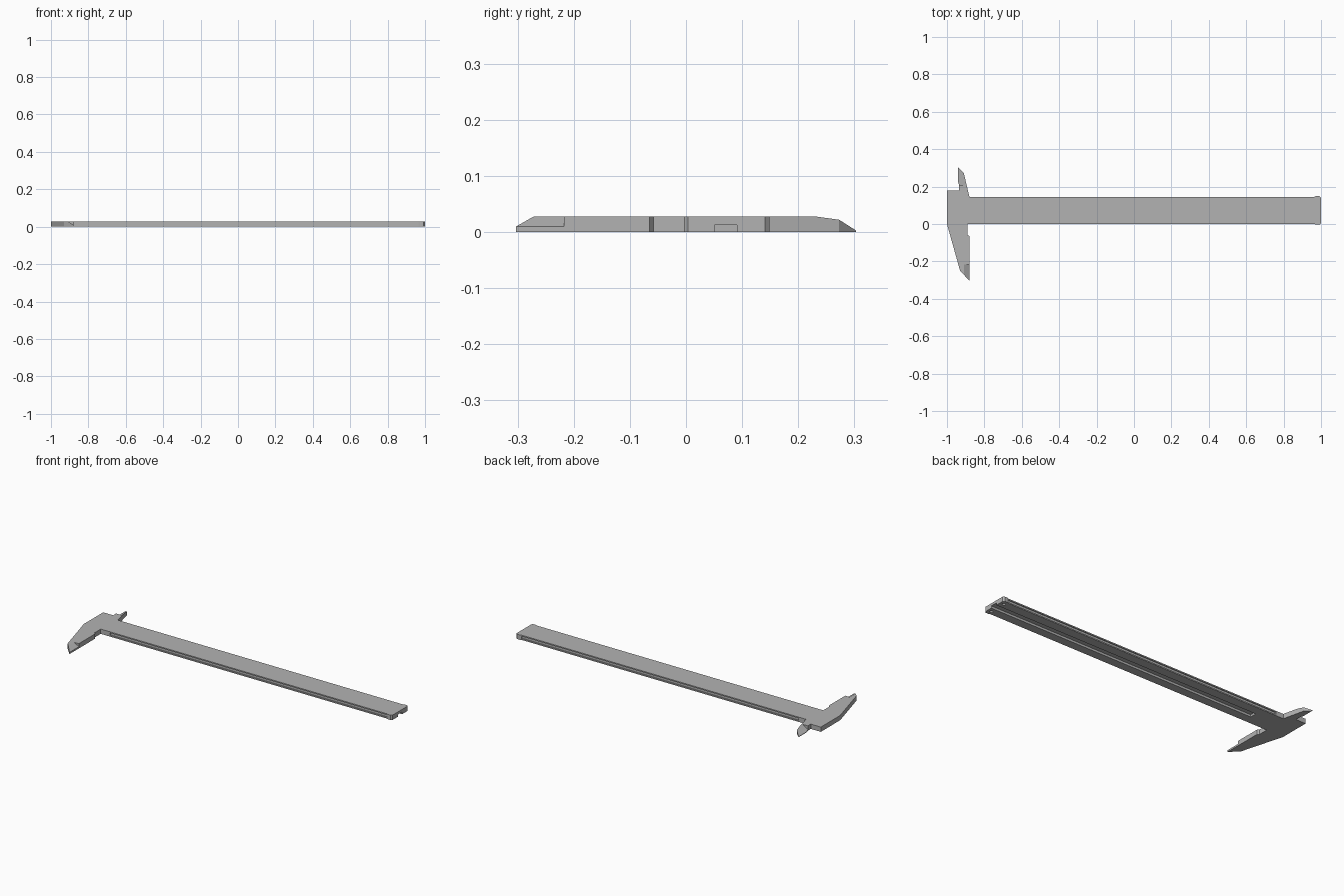
import bpy, bmesh
from mathutils import Vector

cube = bpy.data.objects.get("Cube")
if cube:
    bpy.data.objects.remove(cube, do_unlink=True)

THICK = 0.028
WIDTH = 0.145

steel = bpy.data.materials.new("grey steel")
steel.use_nodes = True
grey = (0.45, 0.45, 0.45, 1)
steel.diffuse_color = grey
steel.node_tree.nodes["Principled BSDF"].inputs["Base Color"].default_value = grey


def prism(name, points, extrude):
    """Closed solid: a planar outline of 3D points swept along a vector."""
    bm = bmesh.new()
    face = bm.faces.new([bm.verts.new(p) for p in points])
    swept = bmesh.ops.extrude_face_region(bm, geom=[face])["geom"]
    bmesh.ops.translate(bm, vec=Vector(extrude),
                        verts=[v for v in swept if isinstance(v, bmesh.types.BMVert)])
    bmesh.ops.recalc_face_normals(bm, faces=bm.faces)
    mesh = bpy.data.meshes.new(name)
    bm.to_mesh(mesh)
    bm.free()
    obj = bpy.data.objects.new(name, mesh)
    bpy.context.collection.objects.link(obj)
    mesh.materials.append(steel)
    return obj


def plate(name, outline, z0=0, z1=THICK):
    return prism(name, [(x, y, z0) for x, y in outline], (0, 0, z1 - z0))


def box(name, x0, x1, y0, y1, z0, z1):
    return plate(name, [(x0, y0), (x1, y0), (x1, y1), (x0, y1)], z0, z1)


def combine(target, other, operation):
    mod = target.modifiers.new(operation.lower(), "BOOLEAN")
    mod.object, mod.operation, mod.solver = other, operation, "EXACT"
    bpy.context.view_layer.objects.active = target
    bpy.ops.object.modifier_apply(modifier=mod.name)
    bpy.data.objects.remove(other, do_unlink=True)


# Beam and both fixed jaws share one flat outline
body = plate("beam_and_fixed_jaws", [
    (-1, 0), (-0.93, -0.25), (-0.88, -0.303), (-0.88, -0.065),
    (-0.89, -0.058), (-0.89, 0), (0.97, 0), (0.97, WIDTH),
    (-0.88, WIDTH), (-0.91, 0.273), (-0.942, 0.303), (-0.942, 0.232),
    (-0.935, 0.205), (-0.935, 0.18), (-1, 0.18)])

# Slightly wider end stop with chamfered corners
lip, c = 0.004, 0.008
stop = plate("end_stop", [
    (0.965, 0), (0.972, -lip), (1 - c, -lip), (1, -lip + c),
    (1, WIDTH + lip - c), (1 - c, WIDTH + lip), (0.972, WIDTH + lip), (0.965, WIDTH)])
combine(body, stop, "UNION")

# Sloped knife edge on the lower jaw tip
wedge = prism("lower_tip_cutter", [
    (-0.91, -0.217, THICK), (-0.87, -0.217, 0.004),
    (-0.87, -0.217, 0.05), (-0.91, -0.217, 0.05)], (0, -0.2, 0))
combine(body, wedge, "DIFFERENCE")

# Sloped knife edge on the upper jaw
wedge = prism("upper_tip_cutter", [
    (-0.9, 0.207, THICK), (-0.947, 0.207, 0.0),
    (-0.947, 0.207, 0.05), (-0.9, 0.207, 0.05)], (0, 0.2, 0))
combine(body, wedge, "DIFFERENCE")

# Running grooves along both edges of the beam
for y0, y1 in ((-0.02, 0.006), (WIDTH - 0.006, WIDTH + 0.02)):
    combine(body, box("edge_groove_cutter", -0.83, 0.965, y0, y1, 0.007, 0.021), "DIFFERENCE")

# Depth rod channel underneath, open at the end
combine(body, box("rod_channel_cutter", -0.74, 1.1, 0.051, 0.091, -0.02, 0.013), "DIFFERENCE")

# Screw holes under the end stop
for y in (0.022, 0.122):
    bpy.ops.mesh.primitive_cylinder_add(vertices=24, radius=0.009, depth=0.04,
                                        location=(0.975, y, -0.007))
    combine(body, bpy.context.object, "DIFFERENCE")
